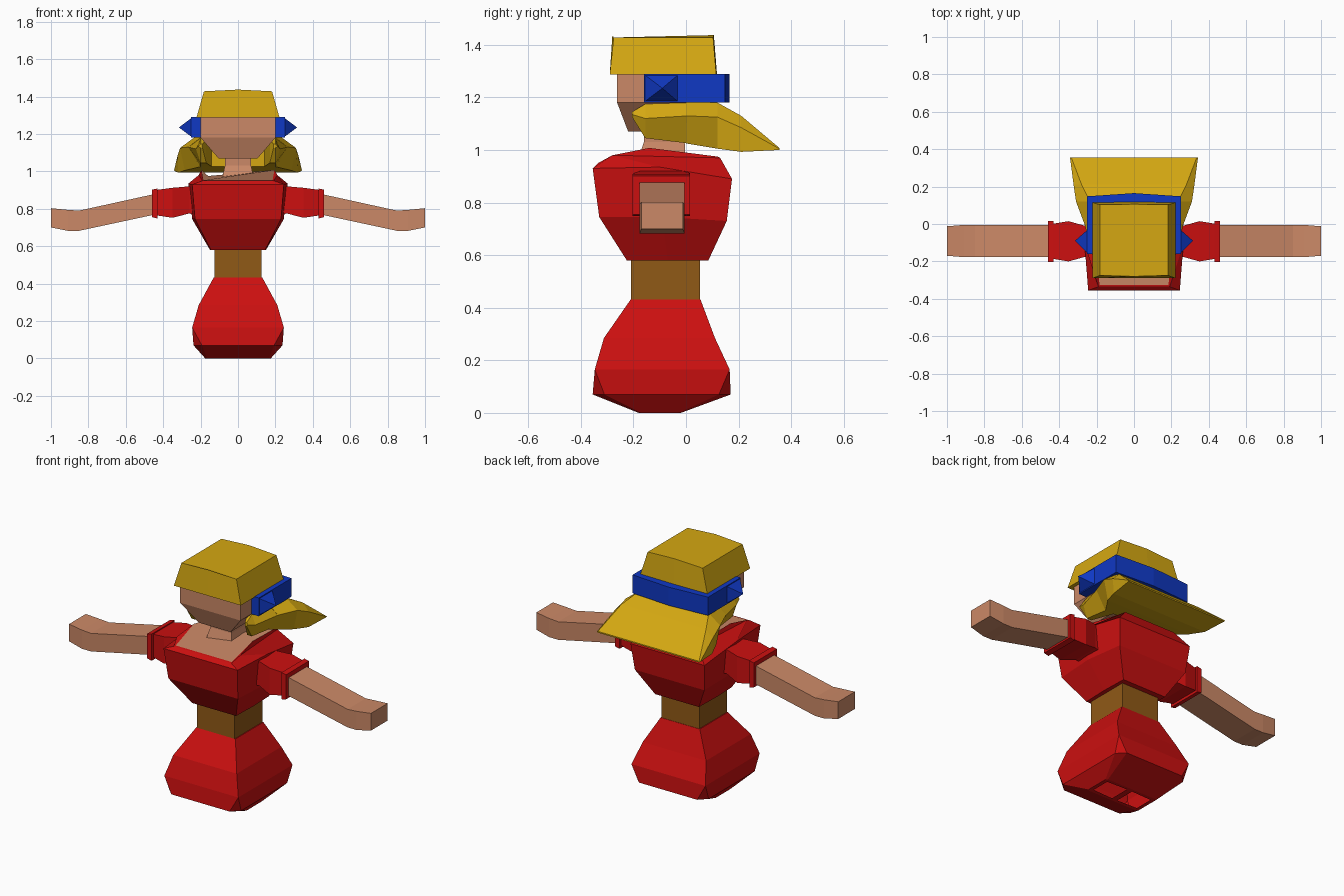
import bpy, bmesh

cube = bpy.data.objects.get("Cube")
if cube:
    bpy.data.objects.remove(cube, do_unlink=True)


def material(name, rgb):
    m = bpy.data.materials.new(name)
    m.use_nodes = True
    m.diffuse_color = (*rgb, 1)
    m.node_tree.nodes["Principled BSDF"].inputs["Base Color"].default_value = (*rgb, 1)
    return m


RED = material("red cloth", (0.60, 0.005, 0.005))
SKIN = material("skin", (0.60, 0.25, 0.135))
YELLOW = material("yellow hair", (0.66, 0.39, 0.006))
BLUE = material("blue band", (0.005, 0.04, 0.55))
BROWN = material("brown waist", (0.28, 0.10, 0.008))


def loft(name, rings, mats, mirror=False, edit=None):
    """Skin a list of equal-length rings, cap both ends."""
    bm = bmesh.new()
    vs = [[bm.verts.new(p) for p in r] for r in rings]
    n = len(rings[0])
    for a, b in zip(vs, vs[1:]):
        for i in range(n):
            j = (i + 1) % n
            bm.faces.new((a[i], a[j], b[j], b[i]))
    bm.faces.new(vs[0][::-1])
    top = bm.faces.new(vs[-1])
    top.material_index = len(mats) - 1      # last cap takes the last colour
    bmesh.ops.remove_doubles(bm, verts=bm.verts, dist=0.0005)
    bmesh.ops.recalc_face_normals(bm, faces=bm.faces)
    if edit:
        edit(bm)
    me = bpy.data.meshes.new(name)
    bm.to_mesh(me)
    bm.free()
    for m in mats:
        me.materials.append(m)
    ob = bpy.data.objects.new(name, me)
    bpy.context.collection.objects.link(ob)
    if mirror:
        ob.modifiers.new("Mirror", 'MIRROR')
    return ob


def rect(z, x, y0, y1, c=0.0):
    """Horizontal rectangle with corners cut by c."""
    return [(-x + c, y0, z), (x - c, y0, z), (x, y0 + c, z), (x, y1 - c, z),
            (x - c, y1, z), (-x + c, y1, z), (-x, y1 - c, z), (-x, y0 + c, z)]


def rect_x(x, z0, z1, y0, y1):
    return [(x, y0, z0), (x, y1, z0), (x, y1, z1), (x, y0, z1)]


def both(half):
    """Close a +x half outline with its mirror image."""
    return half + [(-x, y, z) for x, y, z in reversed(half)]


# Skirt with two leg openings underneath
def leg_holes(bm):
    bmesh.ops.bisect_plane(bm, geom=bm.verts[:] + bm.edges[:] + bm.faces[:],
                           plane_co=(0, 0, 0), plane_no=(1, 0, 0))
    bm.normal_update()
    soles = [f for f in bm.faces if f.normal.z < -0.98]
    bmesh.ops.inset_individual(bm, faces=soles, thickness=0.025)
    bmesh.ops.delete(bm, geom=soles, context='FACES')


loft("skirt", [rect(0, 0.175, -0.18, -0.02, 0.01), rect(0.07, 0.238, -0.355, 0.17, 0.045),
               rect(0.165, 0.245, -0.347, 0.166), rect(0.285, 0.21, -0.312, 0.11),
               rect(0.432, 0.13, -0.21, 0.055)], [RED], edit=leg_holes)
loft("waist", [rect(0.42, 0.125, -0.21, 0.053), rect(0.59, 0.125, -0.21, 0.053)], [BROWN])

# Bodice, with the bare neckline as its top cap
loft("bodice", [
    both([(0.145, -0.225, 0.58), (0.15, -0.07, 0.58), (0.145, 0.085, 0.58)]),
    both([(0.23, -0.33, 0.745), (0.245, -0.09, 0.745), (0.23, 0.155, 0.73)]),
    both([(0.245, -0.355, 0.93), (0.265, -0.10, 0.935), (0.245, 0.175, 0.89)]),
    both([(0.19, -0.335, 0.95), (0.21, -0.28, 0.98), (0.17, 0.13, 0.97)]),
    both([(0.185, -0.325, 0.952), (0.195, -0.14, 1.008), (0.16, 0.12, 0.975)]),
], [RED, SKIN])
loft("neck", [rect(0.94, 0.09, -0.19, 0.0), rect(1.03, 0.07, -0.16, -0.005),
              rect(1.10, 0.07, -0.16, -0.005)], [SKIN])
loft("head", [rect(1.07, 0.105, -0.22, -0.02), rect(1.18, 0.2, -0.262, 0.09),
              rect(1.30, 0.2, -0.262, 0.09)], [SKIN])

# Hair: crown with a slight ridge, flared back, and side locks
loft("hair_crown", [
    both([(0.0, -0.29, 1.287), (0.222, -0.29, 1.287), (0.222, 0.115, 1.287), (0.0, 0.118, 1.287)]),
    both([(0.0, -0.28, 1.437), (0.182, -0.275, 1.428), (0.182, 0.103, 1.428), (0.0, 0.106, 1.437)]),
], [YELLOW])


def flare(y, *half):
    return both([(x, y, z) for x, z in half])


loft("hair_back", [
    flare(0.0, (0.20, 1.18), (0.265, 1.13), (0.2, 1.025)),
    flare(0.12, (0.235, 1.18), (0.31, 1.125), (0.285, 1.005)),
    flare(0.21, (0.28, 1.13), (0.323, 1.085), (0.32, 0.993)),
    flare(0.355, (0.335, 1.008), (0.342, 1.005), (0.335, 1.0)),
], [YELLOW])


def lock(y, x0, x1, xm, z0, z1, zm):
    return [(x0, y, z0), (xm, y, z0), (x1, y, zm), (xm, y, z1), (x0, y, z1)]


loft("hair_side_lock", [
    lock(-0.205, 0.19, 0.212, 0.20, 1.125, 1.145, 1.135),
    lock(-0.155, 0.17, 0.225, 0.20, 1.045, 1.175, 1.12),
    lock(0.01, 0.14, 0.267, 0.20, 1.025, 1.18, 1.13),
], [YELLOW], mirror=True)

# Headband with pointed side studs
loft("headband", [
    both([(0.25, -0.16, z), (0.25, 0.148, z), (0.001, 0.165, z)]) for z in (1.18, 1.29)
], [BLUE])
loft("headband_stud", [rect_x(0.245, 1.182, 1.288, -0.16, -0.028),
                       rect_x(0.316, 1.235, 1.235, -0.09, -0.09)], [BLUE], mirror=True)

# Sleeves, cuffs and bare arms
loft("sleeve", [rect_x(0.20, 0.76, 0.92, -0.17, -0.015), rect_x(0.26, 0.775, 0.92, -0.175, -0.01),
                rect_x(0.35, 0.752, 0.912, -0.20, 0.015), rect_x(0.44, 0.765, 0.90, -0.185, 0.0)],
     [RED], mirror=True)
loft("cuff", [rect_x(0.43, 0.748, 0.908, -0.203, 0.015), rect_x(0.46, 0.755, 0.902, -0.203, 0.015)],
     [RED], mirror=True)
loft("arm", [rect_x(0.44, 0.77, 0.88, -0.177, -0.005), rect_x(0.85, 0.682, 0.79, -0.177, -0.005),
             rect_x(0.91, 0.682, 0.794, -0.177, -0.005), rect_x(1.0, 0.70, 0.803, -0.17, -0.012)],
     [SKIN], mirror=True)
